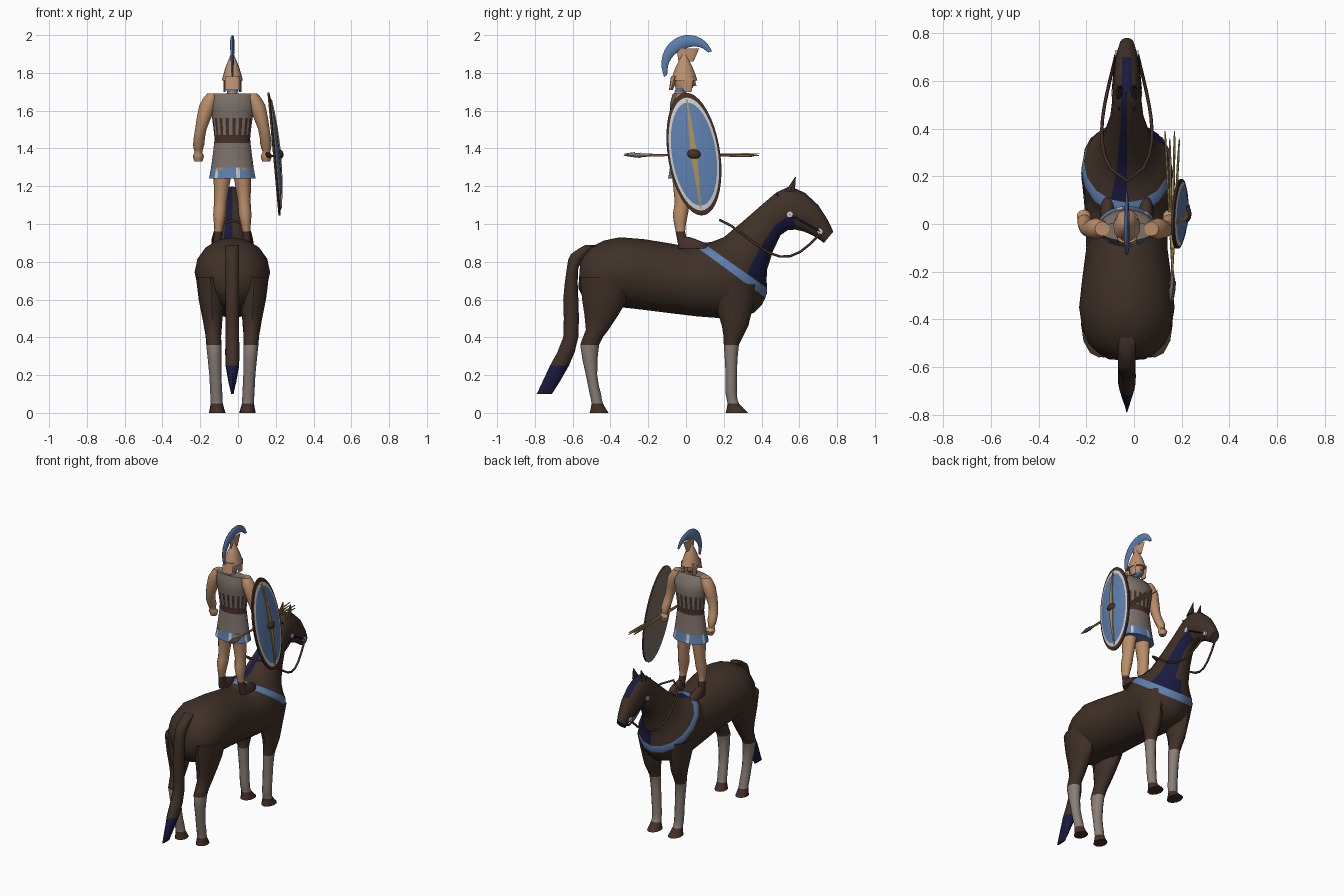
import bpy, bmesh
from math import sin, cos, tau, pi, radians
from mathutils import Vector

cube = bpy.data.objects.get("Cube")
if cube:
    bpy.data.objects.remove(cube)

# Shared centre line of horse and rider
CENTRE = -.03


def material(name, *rgb):
    mat = bpy.data.materials.new(name)
    mat.use_nodes = True
    mat.diffuse_color = (*rgb, 1)
    for node in mat.node_tree.nodes:
        if node.type == 'BSDF_PRINCIPLED':
            node.inputs["Base Color"].default_value = (*rgb, 1)
    return mat


hide = material("horse_brown", .05, .03, .02)
leather = material("leather_brown", .06, .03, .02)
blue = material("cloth_blue", .11, .21, .42)
navy = material("dark_navy", .01, .01, .05)
skin_tone = material("skin", .5, .27, .14)
bronze = material("bronze", .5, .28, .16)
linen = material("grey_linen", .2, .16, .14)
sock = material("pale_sock", .25, .21, .18)
gold = material("gold_wood", .4, .28, .09)
white = material("white_paint", .6, .6, .6)


def first_material(span, side):
    return 0


def link(name, data):
    obj = bpy.data.objects.new(name, data)
    bpy.context.collection.objects.link(obj)
    return obj


def skin(name, rings, mats, rule=first_material):
    """Join equal rings of points into a capped surface; rule(span, side) picks the material."""
    bm = bmesh.new()
    rows = [[bm.verts.new(point) for point in ring] for ring in rings]
    for span, (row, following) in enumerate(zip(rows, rows[1:])):
        for k in range(len(row)):
            face = bm.faces.new((row[k - 1], row[k], following[k], following[k - 1]))
            face.material_index = rule(span, k)
    bm.faces.new(rows[0]).material_index = rule(0, 0)
    bm.faces.new(rows[-1]).material_index = rule(len(rows) - 2, 0)
    bmesh.ops.recalc_face_normals(bm, faces=bm.faces)
    mesh = bpy.data.meshes.new(name)
    bm.to_mesh(mesh)
    bm.free()
    for mat in mats:
        mesh.materials.append(mat)
    obj = link(name, mesh)
    bpy.ops.object.select_all(action='DESELECT')
    bpy.context.view_layer.objects.active = obj
    obj.select_set(True)
    bpy.ops.object.shade_smooth_by_angle(angle=radians(40))


def refine(sections):
    """Add a smoothly interpolated section between every neighbouring pair."""
    last = len(sections) - 1
    result = [sections[0]]
    for i in range(last):
        near, far = sections[i], sections[i + 1]
        before, after = sections[max(i - 1, 0)], sections[min(i + 2, last)]
        middle = [(9 * (a + b) - c - d) / 16 for a, b, c, d in zip(near, far, before, after)]
        result += [middle, far]
    return result


def loft(name, sections, mats, rule=first_material, sides=12):
    """Ellipses given by two opposite points in side profile, a half width and an x offset."""
    rings = []
    for y1, z1, y2, z2, width, x in refine(sections):
        upper, lower = Vector((0, y1, z1)), Vector((0, y2, z2))
        middle, half = (upper + lower) / 2, (upper - lower) / 2
        middle.x = CENTRE + x
        angles = [tau * k / sides for k in range(sides)]
        rings.append([middle + half * sin(a) + Vector((width * cos(a), 0, 0)) for a in angles])
    skin(name, rings, mats, lambda span, side: rule(span // 2, side))


def column(name, profile, mats, rule=first_material, sides=12,
           width=lambda z, r: r, x=lambda z: 0):
    """Level ellipses from a profile of height, y and depth radius."""
    loft(name, [(y - r, z, y + r, z, width(z, r), x(z)) for z, y, r in profile],
         mats, rule, sides)


def cord(name, points, radius, mat):
    curve = bpy.data.curves.new(name, 'CURVE')
    curve.dimensions = '3D'
    curve.bevel_depth = radius
    curve.bevel_resolution = 1
    spline = curve.splines.new('POLY')
    spline.points.add(len(points) - 1)
    for point, (x, y, z) in zip(spline.points, points):
        point.co = (CENTRE + x, y, z, 1)
    curve.materials.append(mat)
    link(name, curve)


# Horse trunk, neck and head, with breast band and painted patches
def horse_rule(span, side):
    if span == 6:
        return 1
    shoulder = span == 7 and side > 12
    neck_stripe = span in (8, 9) and side in (14, 15)
    mane = span in (7, 8, 9) and side == 5
    brow = span == 10 and side in (4, 5)
    return 2 if shoulder or neck_stripe or mane or brow else 0


trunk = [
    (-.56, .8, -.57, .66, .08), (-.5, .88, -.5, .56, .16), (-.35, .93, -.35, .56, .2),
    (-.1, .9, -.1, .53, .17), (0, .88, .2, .5, .18), (.02, .88, .36, .53, .19),
    (.04, .89, .42, .61, .19), (.09, .9, .43, .66, .18), (.2, .93, .43, .76, .12),
    (.4, 1.1, .5, .94, .07), (.55, 1.2, .58, .97, .06), (.7, 1.1, .67, .94, .05),
    (.78, .96, .73, .9, .03)]
loft("horse_body", [(*section, 0) for section in trunk], [hide, blue, navy], horse_rule, sides=16)

# Tail with a dark tip
column("tail", [(.89, -.5, .03), (.84, -.56, .05), (.77, -.6, .03), (.6, -.61, .04),
                (.4, -.61, .04), (.25, -.67, .05), (.1, -.75, .04)],
       [hide, navy], lambda span, side: int(span == 5), width=lambda z, r: min(.036, (z - .08) * .3))

# Profiles shared by left and right limbs
front_leg = [(.68, .25, .13), (.46, .26, .07), (.36, .24, .04), (.2, .24, .03),
             (.1, .24, .03), (.05, .25, .03), (0, .27, .06)]
hind_leg = [(.72, -.42, .14), (.6, -.43, .12), (.44, -.47, .06), (.36, -.51, .05),
            (.2, -.5, .03), (.1, -.48, .03), (.05, -.47, .03), (0, -.46, .05)]
rider_leg = [(1.3, -.02, .06), (1.12, -.02, .04), (1.05, -.03, .04), (.96, -.03, .025), (.88, -.01, .03)]
rider_arm = [(1.69, -.02, .03), (1.63, -.02, .045), (1.5, -.02, .03), (1.42, .01, .03),
             (1.38, .02, .02), (1.36, .03, .03), (1.33, .03, .02)]

for sign, label in ((1, "left"), (-1, "right")):
    # Horse legs with pale socks and dark hooves
    for name, profile in (("front_leg_", front_leg), ("hind_leg_", hind_leg)):
        hoof = len(profile) - 2
        column(name + label, profile, [hide, sock, leather],
               lambda span, side: (span >= hoof - 3) + (span == hoof),
               width=lambda z, r: .02 + .4 * r, x=lambda z: sign * (.08 + .05 * z))

    # Ears, bridle discs and cheek straps
    column("ear_" + label, [(1.17, .55, .03), (1.25, .58, .002)], [hide], sides=6,
           width=lambda z, r: r * .7, x=lambda z: sign * .03)
    for place, (x, y, z) in (("cheek", (.06, .55, 1.05)), ("bit", (.045, .71, .96))):
        rings = [[(CENTRE + sign * (x + out), y + .016 * cos(tau * k / 10), z + .016 * sin(tau * k / 10))
                  for k in range(10)] for out in (-.01, .004)]
        skin(f"{place}_disc_{label}", rings, [white])
    cord("cheek_strap_" + label, [(sign * .03, .48, 1.16), (sign * .06, .55, 1.05),
                                  (sign * .045, .71, .96)], .005, navy)

    # Rider's arms, legs and boots
    column("arm_" + label, rider_arm, [skin_tone], x=lambda z: sign * (.18 - .75 * (z - 1.37) ** 2))
    column("leg_" + label, rider_leg, [skin_tone, leather], lambda span, side: int(span == 3),
           width=lambda z, r: r * .85, x=lambda z: sign * (.05 + .07 * (1.3 - z)))
    column("foot_" + label, [(.87, .04, .08), (.9, .03, .07), (.93, -.01, .03)], [leather],
           width=lambda z, r: r * .4, x=lambda z: sign * .08)
    column("cheek_guard_" + label, [(1.7, .01, .02), (1.78, 0, .04)], [bronze], sides=8,
           width=lambda z, r: .006, x=lambda z: sign * .042)

# Reins hanging in one loop
loop = []
for step in range(-10, 11):
    u = abs(step) / 10
    spread = .045 * u + .09 * sin(pi * u ** .6)
    loop.append((spread if step > 0 else -spread, .18 + .53 * u,
                 1.02 - .07 * u - .15 * sin(pi * u ** 1.4)))
cord("reins", loop, .007, leather)


# Tunic: banded hem, plain skirt, belt, laced waist and shoulders
def tunic_rule(span, side):
    if span == 0:
        return 2 if side % 6 == 2 else 1
    laced = span == 3 and side % 2
    return 3 if span == 2 or laced else 0


column("tunic", [(1.24, -.01, .085), (1.3, -.01, .075), (1.43, -.01, .06), (1.47, -.01, .06),
                 (1.56, -.01, .07), (1.63, -.015, .07), (1.69, -.03, .04)],
       [linen, blue, white, leather], tunic_rule, sides=36,
       width=lambda z, r: .03 + 1.1 * r + .4 * max(0, z - 1.6))

# Neck with scarf, head and nose
column("head", [(1.66, -.03, .03), (1.7, -.03, .03), (1.72, -.01, .045), (1.76, -.01, .055),
                (1.82, -.01, .045)],
       [skin_tone, blue], lambda span, side: int(span == 1), width=lambda z, r: .01 + r * .6)
column("nose", [(1.73, .045, .012), (1.78, .04, .006)], [skin_tone], sides=6)

# Helmet with neck guard, crest holder and curved crest
column("helmet", [(1.76, -.01, .07), (1.79, -.01, .06), (1.83, -.01, .045), (1.87, -.01, .025),
                  (1.9, -.01, .01)], [bronze], sides=16, width=lambda z, r: r * .8)
column("neck_guard", [(1.71, -.08, .01), (1.78, -.06, .02)], [bronze], width=lambda z, r: .04)
column("crest_holder", [(1.86, 0, .04), (1.93, .01, .06)], [bronze], width=lambda z, r: .008)
crest = []
for step in range(11):
    t = step / 10
    angle = radians(20 + 195 * t)
    outer = .13 + .03 * t ** 4
    inner = outer - .02 - .05 * sin(pi * t)
    crest.append((.015 + outer * cos(angle), 1.87 + outer * sin(angle),
                  .015 + inner * cos(angle), 1.87 + inner * sin(angle), .005 + .007 * sin(pi * t), 0))
loft("crest", crest, [blue], sides=8)


# Oval shield: leaning, slightly domed, with spine and boss
def on_shield(u, v, lift):
    dome = 1 - (u / .14) ** 2 - (v / .325) ** 2
    return (.195 - .09 * v + .028 * dome + lift, .042 + u - .125 * v, 1.37 + v)


def oval(across, tall, lift=0):
    return [on_shield(across * cos(tau * k / 40), tall * sin(tau * k / 40), lift) for k in range(40)]


layers = [(.02, -.01, linen), (.5, -.01, linen), (1, -.01, leather), (1, 0, leather),
          (.92, 0, white), (.84, 0, blue), (.45, 0, blue), (.02, 0, blue)]
skin("shield", [oval(.14 * size, .325 * size, lift) for size, lift, mat in layers],
     [mat for size, lift, mat in layers], lambda span, side: span)
spine = []
for step in range(-8, 9):
    half = .003 + .014 * (1 - abs(step) / 8)
    spine.append([on_shield(u, step * .036, lift)
                  for u, lift in ((-half, -.002), (half, -.002), (half, .005), (-half, .005))])
skin("shield_spine", spine, [gold])
skin("shield_boss", [oval(.035 * cos(a), .026 * cos(a), .018 * sin(a)) for a in (0, .5, 1, 1.5)], [leather])

# Bundle of javelins held behind the shield
for i in range(4):
    fan = (i - 1.5) * .012
    shift = -.03 * (i % 2)
    rod = [(-.3, .001), (-.24, .013), (-.2, .005), (.3, .005), (.39, .001)]
    loft(f"javelin_{i}", [(y + shift, 1.365 + r - fan * y, y + shift, 1.365 - r - fan * y, r,
                           .19 + fan * (.5 + 3 * y)) for y, r in rod],
         [gold, linen], lambda span, side: int(span < 2), sides=6)
